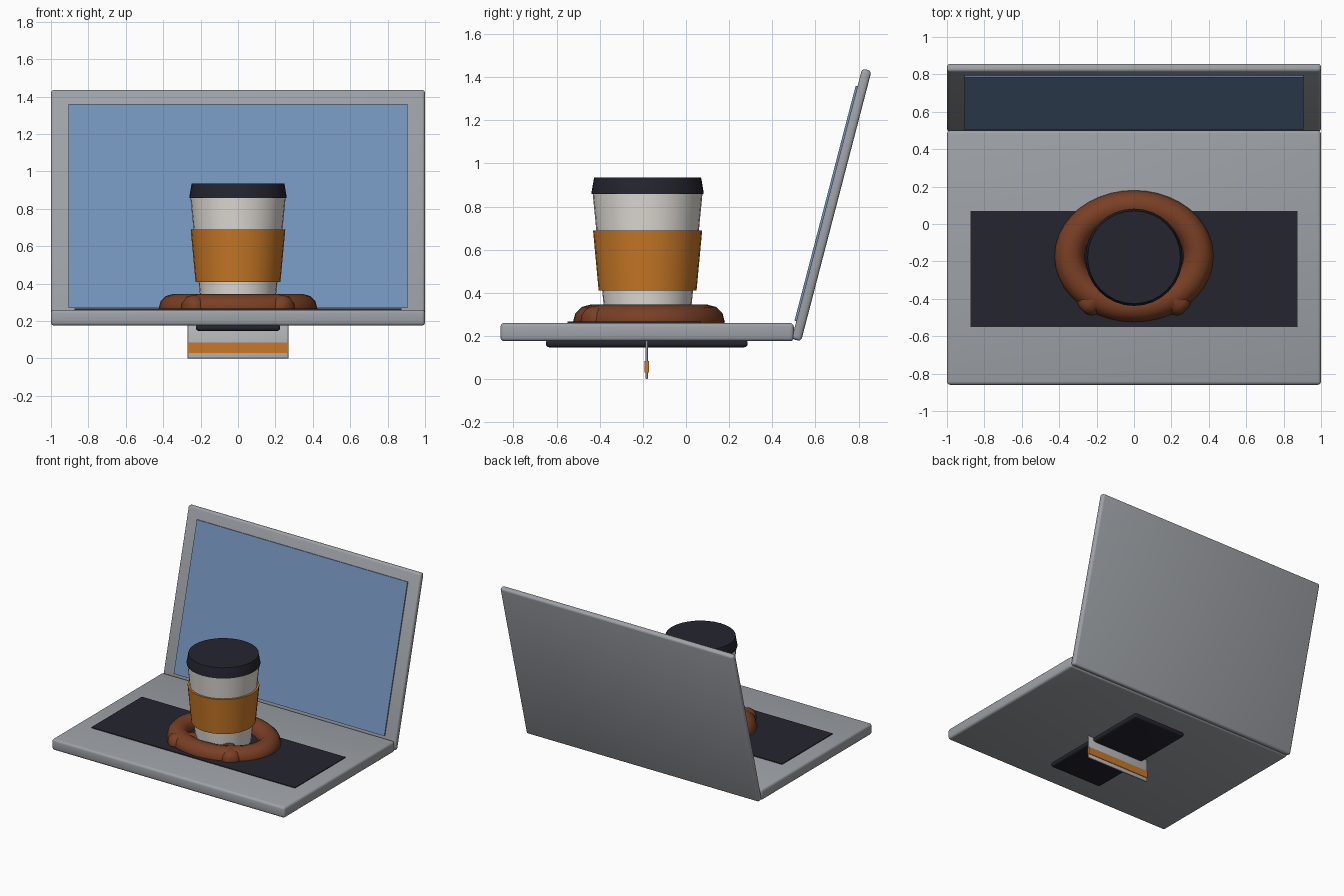
import bpy, bmesh, math
from mathutils import Vector

if "Cube" in bpy.data.objects:
    bpy.data.objects.remove(bpy.data.objects["Cube"])


def material(name, rgb):
    m = bpy.data.materials.new(name)
    m.diffuse_color = (*rgb, 1)
    m.use_nodes = True
    m.node_tree.nodes["Principled BSDF"].inputs["Base Color"].default_value = m.diffuse_color
    return m


GREY = material("laptop grey", (0.34, 0.36, 0.385))
BLUE = material("screen blue", (0.17, 0.29, 0.50))
DARK = material("dark navy", (0.018, 0.018, 0.028))
CREAM = material("cup cream", (0.76, 0.73, 0.68))
ORANGE = material("sleeve orange", (0.58, 0.19, 0.019))
BROWN = material("baked brown", (0.19, 0.05, 0.018))
SILVER = material("light grey", (0.48, 0.49, 0.51))


def finish(name, bm, mat, smooth=40):
    bmesh.ops.recalc_face_normals(bm, faces=bm.faces)
    me = bpy.data.meshes.new(name)
    bm.to_mesh(me)
    bm.free()
    me.materials.append(mat)
    ob = bpy.data.objects.new(name, me)
    bpy.context.collection.objects.link(ob)
    if smooth:
        bpy.ops.object.select_all(action='DESELECT')
        ob.select_set(True)
        bpy.context.view_layer.objects.active = ob
        bpy.ops.object.shade_smooth_by_angle(angle=math.radians(smooth))
    return ob


def box(name, centre, size, mat, bevel=0.0, tilt=0.0):
    bm = bmesh.new()
    bmesh.ops.create_cube(bm, size=1)
    bmesh.ops.scale(bm, vec=size, verts=bm.verts)
    if bevel:
        bmesh.ops.bevel(bm, geom=bm.edges[:], offset=bevel, segments=3,
                        profile=0.5, affect='EDGES')
    ob = finish(name, bm, mat, 40 if bevel else 0)
    ob.location = centre
    ob.rotation_euler.x = tilt
    return ob


def lathe(name, profile, mat, centre=(0, -0.178), n=32):
    """Spin (radius, z) points into a round solid; zero radius closes an end."""
    bm = bmesh.new()
    verts = [bm.verts.new((r, 0, z)) for r, z in profile]
    edges = [bm.edges.new(p) for p in zip(verts, verts[1:])]
    bmesh.ops.spin(bm, geom=verts + edges, cent=(0, 0, 0), axis=(0, 0, 1),
                   angle=math.tau, steps=n)
    bmesh.ops.remove_doubles(bm, verts=bm.verts, dist=1e-5)
    ob = finish(name, bm, mat)
    ob.location = (*centre, 0)
    return ob


def tube(name, path, radii, mat, closed=False, n=12):
    """Sweep a round section along a mostly flat path."""
    bm = bmesh.new()
    count = len(path)
    rings = []
    for i, (p, r) in enumerate(zip(path, radii)):
        a = path[i - 1] if closed or i else path[0]
        b = path[(i + 1) % count] if closed or i < count - 1 else path[i]
        side = (b - a).cross(Vector((0, 0, 1))).normalized()
        rings.append([bm.verts.new(p + r * (side * math.cos(t) + Vector((0, 0, math.sin(t)))))
                      for t in (math.tau * k / n for k in range(n))])
    pairs = list(zip(rings, rings[1:])) + ([(rings[-1], rings[0])] if closed else [])
    for q, s in pairs:
        for k in range(n):
            bm.faces.new((q[k], q[(k + 1) % n], s[(k + 1) % n], s[k]))
    if not closed:
        bm.faces.new(rings[0])
        bm.faces.new(rings[-1])
    return finish(name, bm, mat, 50)


# Laptop base, keyboard plate and tilted display
box("laptop_base", (0, -0.18, 0.218), (2, 1.36, 0.085), GREY, 0.018)
box("keyboard", (0, -0.24, 0.262), (1.75, 0.62, 0.009), DARK)
TILT = math.radians(14.6)
normal = Vector((0, -math.cos(TILT), math.sin(TILT)))
lid_centre = Vector((0, 0.675, 0.8075))
box("laptop_display", lid_centre, (2, 0.045, 1.295), GREY, 0.016, -TILT)
box("screen", lid_centre + normal * 0.0265, (1.81, 0.0095, 1.125), BLUE, 0, -TILT)

# Pad and thin striped tag under the base
box("under_pad", (0, -0.182, 0.165), (0.45, 0.935, 0.035), DARK, 0.015)
box("tag", (0, -0.182, 0.09), (0.54, 0.01, 0.18), SILVER, 0.004)
box("tag_stripe", (0, -0.182, 0.0575), (0.542, 0.019, 0.055), ORANGE)

# Twisted ring: closed outer loop with two crossing inner strands
loop = [Vector((0.345 * math.cos(t), -0.172 + 0.272 * math.sin(t), 0.265))
        for t in (math.tau * k / 40 for k in range(40))]
tube("pretzel_ring", loop, [0.08] * len(loop), BROWN, closed=True)
for s, label in ((1, "right"), (-1, "left")):
    start, end = Vector((s * 0.275, -0.462, 0.272)), Vector((-s * 0.09, -0.08, 0.235))
    steps = [0, 0.02, 0.07, 0.15, 0.3, 0.5, 0.75, 1]
    widths = [0.025, 0.05, 0.068, 0.075, 0.075, 0.065, 0.055, 0.05]
    tube("pretzel_strand_" + label, [start.lerp(end, u) for u in steps], widths, BROWN)

# Takeaway cup with sleeve and lid
lathe("cup", [(0, 0.262), (0.196, 0.262), (0.255, 0.865), (0, 0.865)], CREAM)
lathe("cup_sleeve", [(0.205, 0.41), (0.227, 0.41), (0.253, 0.69), (0.23, 0.69)], ORANGE)
lathe("cup_lid", [(0, 0.857), (0.26, 0.857), (0.26, 0.866), (0.248, 0.935), (0, 0.935)], DARK)
